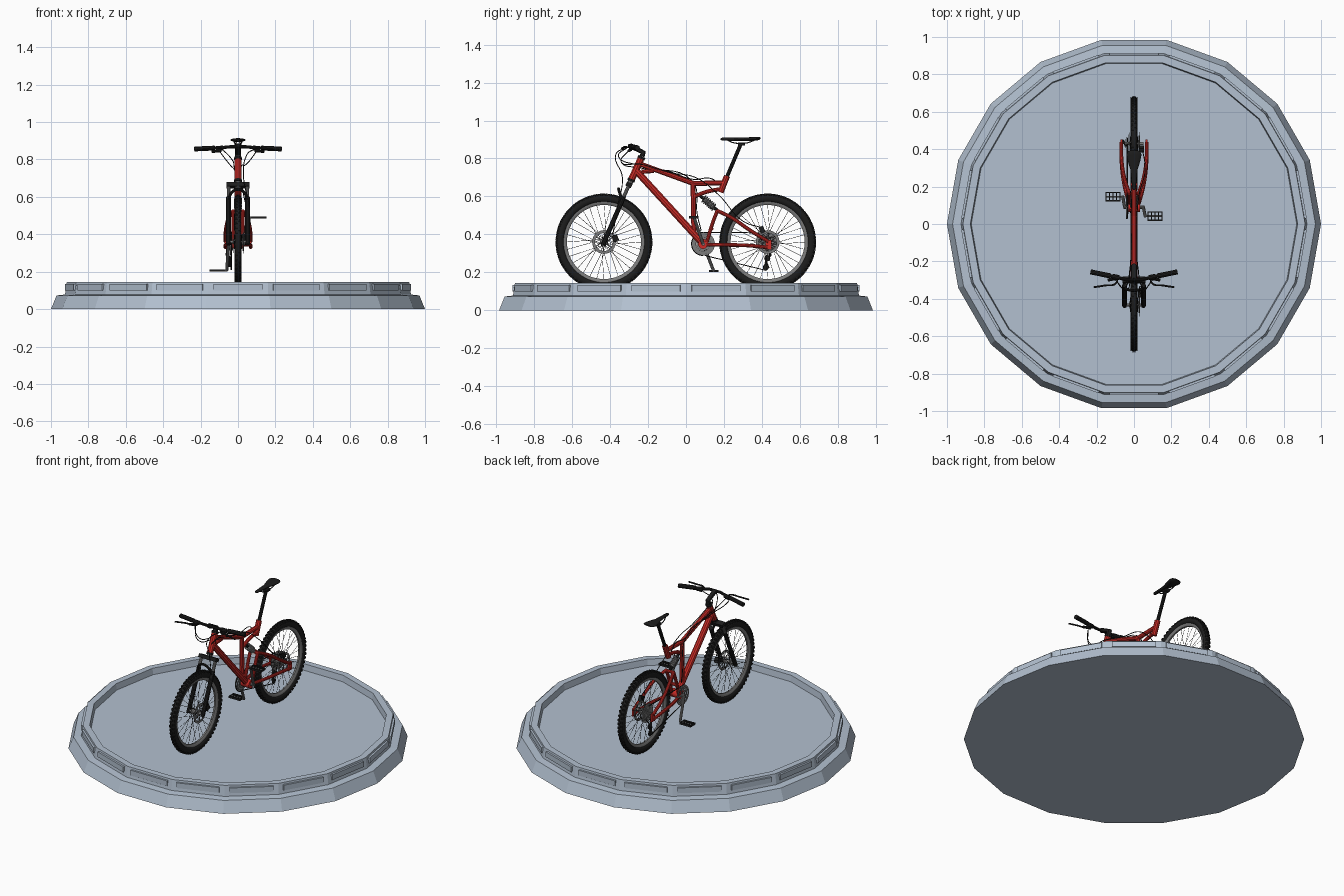
import bpy, bmesh
from math import sin, cos, pi, radians
from mathutils import Vector, Matrix

if "Cube" in bpy.data.objects:
    bpy.data.objects.remove(bpy.data.objects["Cube"])

def material(name, rgb):
    m = bpy.data.materials.new(name)
    m.diffuse_color = (*rgb, 1)
    m.use_nodes = True
    m.node_tree.nodes["Principled BSDF"].inputs["Base Color"].default_value = m.diffuse_color
    return m

RED = material("red paint", (0.6, 0.025, 0.02))
BLACK = material("black rubber", (0.012, 0.012, 0.012))
STEEL = material("dark steel", (0.2, 0.2, 0.2))
STONE = material("blue grey base", (0.45, 0.53, 0.63))
flat = []

def finish(name, bm, mat):
    bmesh.ops.remove_doubles(bm, verts=bm.verts, dist=1e-6)
    bmesh.ops.recalc_face_normals(bm, faces=bm.faces)
    me = bpy.data.meshes.new(name)
    bm.to_mesh(me)
    bm.free()
    ob = bpy.data.objects.new(name, me)
    bpy.context.collection.objects.link(ob)
    me.materials.append(mat)
    return ob

def lathe(name, prof, c, mat, n=64, axis='X', closed=True):
    """Revolve (radius, height) points about an axis through c."""
    bm = bmesh.new()
    rows = []
    for i in range(n):
        a = 2 * pi * i / n
        rows.append([bm.verts.new(Vector(c) + Vector((h, r * cos(a), r * sin(a)) if axis == 'X'
                     else (r * cos(a), r * sin(a), h))) for r, h in prof])
    m = len(prof)
    for i in range(n):
        p, q = rows[i], rows[(i + 1) % n]
        for j in range(m if closed else m - 1):
            k = (j + 1) % m
            bm.faces.new((p[j], p[k], q[k], q[j]))
    return finish(name, bm, mat)

def disc(name, r, x0, x1, c, mat, n=32, inner=0.0):
    return lathe(name, [(inner, x0), (r, x0), (r, x1), (inner, x1)], c, mat, n, closed=inner > 0)

def boxes(name, mats, mat):
    bm = bmesh.new()
    for m in mats:
        bmesh.ops.create_cube(bm, size=1, matrix=m)
    return finish(name, bm, mat)

def placed(c, s, rx=0):
    return Matrix.Translation(c) @ Matrix.Rotation(rx, 4, 'X') @ Matrix.Diagonal((*s, 1))

def tubes(name, paths, r, mat, res=3, smooth=False):
    cu = bpy.data.curves.new(name, 'CURVE')
    cu.dimensions = '3D'
    cu.bevel_depth, cu.bevel_resolution, cu.use_fill_caps = r, res, True
    cu.resolution_u = 8
    for pts in paths:
        sp = cu.splines.new('BEZIER' if smooth else 'POLY')
        if smooth:
            sp.bezier_points.add(len(pts) - 1)
            for b, p in zip(sp.bezier_points, pts):
                b.co = p
                b.handle_left_type = b.handle_right_type = 'AUTO'
        else:
            sp.points.add(len(pts) - 1)
            for b, p in zip(sp.points, pts):
                b.co = (*p, 1)
    ob = bpy.data.objects.new(name, cu)
    bpy.context.collection.objects.link(ob)
    cu.materials.append(mat)
    return ob

def both(pts):
    return [[(s * x, y, z) for x, y, z in pts] for s in (1, -1)]

# Display base: 18 sides, raised rim and one raised panel per side
flat.append(lathe("display_base", [(0, 0), (1, 0), (.97, .073), (.925, .078), (.915, .145), (.875, .145),
                                   (.87, .105), (0, .105)], (0, 0, 0), STONE, 18, 'Z', False))
flat.append(boxes("rim_panels", [Matrix.Rotation(radians(20 * i + 10), 4, 'Z') @ placed((.902, 0, .116), (.026, .26, .034))
                                 for i in range(18)], STONE))

# Wheels
for tag, wy in (("front", -.432), ("rear", .43)):
    c = Vector((0, wy, .36))
    lathe(tag + "_tire", [(.230 + .021 * cos(a), .018 * sin(a)) for a in (2 * pi * i / 12 for i in range(12))], c, BLACK)
    lathe(tag + "_rim", [(.213, -.012), (.213, .012), (.203, .011), (.195, .005), (.195, -.005), (.203, -.011)], c, STEEL)
    knobs = []
    for i in range(60):
        for x, r, w in ((-.0055, .251, .007), (.0055, .251, .007), (-.015, .244, .005), (.015, .244, .005)):
            knobs.append(Matrix.Translation(c) @ Matrix.Rotation(2 * pi * (i + (x > 0) * .5) / 60, 4, 'X')
                         @ placed((x, 0, r), (w, .013, .008)))
    flat.append(boxes(tag + "_tread", knobs, BLACK))
    spokes = []
    for i in range(32):
        a = 2 * pi * i / 32
        b = a + (.9 if i // 2 % 2 else -.9)
        x = .022 if i % 2 else -.022
        spokes.append([c + Vector((x, .018 * cos(b), .018 * sin(b))), c + Vector((0, .197 * cos(a), .197 * sin(a)))])
    tubes(tag + "_spokes", spokes, .0011, BLACK, 0)
    lathe(tag + "_hub", [(0, -.05), (.008, -.05), (.008, -.026), (.02, -.024), (.02, -.019), (.011, -.014),
                         (.011, .014), (.02, .019), (.02, .024), (.008, .026), (.008, .05), (0, .05)], c, STEEL, 24, closed=False)
    disc(tag + "_brake_disc", .062, .027, .029, c, STEEL, 48, .047)
    tubes(tag + "_disc_arms", [[c + Vector((.028, .012 * cos(a), .012 * sin(a))),
                                c + Vector((.028, .05 * cos(a + .5), .05 * sin(a + .5)))]
                               for a in (2 * pi * i / 6 for i in range(6))], .003, STEEL, 1)
boxes("front_caliper", [placed((.034, -.372, .38), (.026, .03, .034), .4)], BLACK)
boxes("rear_caliper", [placed((.04, .40, .425), (.026, .026, .036), .4)], BLACK)

# Frame
def sy(z):  # steering axis
    return -.435 + .45 * (z - .36)
tubes("head_tube", [[(0, sy(.69), .69), (0, sy(.8), .8)]], .019, RED)
tubes("headset", [[(0, sy(z), z), (0, sy(z + .012), z + .012)] for z in (.68, .798)], .021, BLACK)
tubes("down_tube", [[(0, -.262, .735), (0, .088, .352)]], .019, RED)
tubes("top_tube", [[(0, -.245, .772), (0, .04, .668)]], .014, RED)
tubes("centre_strut", [[(0, .037, .675), (0, .042, .40)]], .014, RED)
tubes("seat_tube_brace", [[(0, .035, .668), (0, .205, .672)]], .014, RED)
tubes("lower_brace", [[(0, .045, .60), (0, .11, .625), (0, .19, .64)]], .011, RED, smooth=True)
tubes("seat_tube", [[(0, .182, .622), (0, .216, .708)]], .017, RED)
tubes("frame_gusset", [[(0, -.235, .73), (0, -.17, .735)]], .012, RED)
disc("bottom_bracket", .026, -.032, .032, (0, .09, .35), RED)

# Rear swingarm
tubes("upper_stays", both([(.026, .165, .525), (.05, .24, .488), (.066, .34, .42), (.068, .435, .362)]), .010, RED, smooth=True)
tubes("chain_stays", both([(.026, .11, .345), (.05, .2, .345), (.066, .32, .342), (.068, .43, .332)]), .010, RED, smooth=True)
tubes("front_stays", both([(.026, .165, .525), (.026, .14, .46), (.026, .11, .36)]), .010, RED, smooth=True)
tubes("arm_bridges", [[(-.03, .165, .522), (.03, .165, .522)], [(-.03, .135, .43), (.03, .135, .43)]], .010, RED)
boxes("dropouts", [placed((s * .067, .435, .346), (.01, .032, .05)) for s in (1, -1)], RED)

# Shock absorber
p0, p1 = Vector((0, .065, .612)), Vector((0, .165, .527))
d = (p1 - p0).normalized()
e = Vector((1, 0, 0)).cross(d)
tubes("shock_body", [[p0, p1]], .009, BLACK)
tubes("shock_sleeve", [[p0.lerp(p1, .35), p0.lerp(p1, .8)]], .014, STEEL)
tubes("shock_spring", [[p0.lerp(p1, .25 + .6 * i / 84) + .018 * (Vector((1, 0, 0)) * cos(i * pi / 6) + e * sin(i * pi / 6))
                        for i in range(85)]], .0035, STEEL, 1)

# Fork
tubes("steerer", [[(0, sy(.65), .65), (0, sy(.69), .69)]], .015, STEEL)
tubes("fork_lowers", both([(.05, -.437, .345), (.05, sy(.60), .60)]), .013, BLACK)
tubes("fork_uppers", both([(.05, sy(.59), .59), (.05, sy(.665), .665)]), .010, STEEL)
boxes("fork_crown", [placed((0, sy(.66), .662), (.125, .032, .022), -.42)], BLACK)
tubes("fork_arch", [[(-.05, -.335, .575), (-.035, -.35, .622), (0, -.355, .64), (.035, -.35, .622), (.05, -.335, .575)]],
      .008, BLACK, smooth=True)

# Handlebar, stem, grips and levers
tubes("stem", [[(0, sy(.81), .81), (0, -.225, .832), (0, -.296, .868)]], .015, BLACK)
tubes("handlebar", [[(-.225, -.258, .856), (-.1, -.283, .862), (-.04, -.298, .868), (.04, -.298, .868),
                     (.1, -.283, .862), (.225, -.258, .856)]], .009, BLACK)
tubes("grips", both([(.125, -.278, .861), (.232, -.256, .856)]), .0135, BLACK)
tubes("brake_levers", both([(.085, -.285, .858), (.10, -.32, .86), (.15, -.328, .858), (.215, -.338, .853)]), .005, BLACK, smooth=True)
tubes("lever_clamps", both([(.08, -.287, .861), (.115, -.28, .858)]), .014, BLACK)
tubes("shifters", both([(.09, -.29, .847), (.14, -.30, .842)]), .008, BLACK)
tubes("cables", [
    [(.09, -.31, .858), (.045, -.37, .82), (.03, -.335, .70), (.06, -.36, .55), (.05, -.385, .40)],
    [(-.09, -.31, .858), (-.04, -.355, .81), (-.022, -.25, .765), (-.016, -.10, .735), (-.016, .04, .69),
     (-.014, .13, .695), (-.02, .18, .66)],
    [(-.1, -.30, .845), (-.05, -.34, .78), (-.022, -.24, .75), (-.016, .03, .684), (-.018, .06, .5), (-.022, .08, .42)],
    [(.1, -.30, .845), (.05, -.34, .78), (.022, -.24, .77), (.016, -.08, .725), (.016, .05, .70), (.03, .17, .61),
     (.06, .30, .47), (.045, .40, .435)]], .0025, BLACK, 1, True)

# Seat post and saddle
tubes("seat_post", [[(0, .21, .69), (0, .287, .872)]], .0105, BLACK)
boxes("seat_clamp", [placed((0, .292, .877), (.03, .035, .016))], BLACK)
tubes("seat_rails", both([(.006, .215, .898), (.014, .25, .883), (.016, .32, .882), (.022, .365, .898)]), .003, BLACK, smooth=True)
bm = bmesh.new()
rows = []
for y, w, z, t in ((.182, .005, .902, .004), (.19, .010, .902, .008), (.24, .014, .902, .009), (.29, .019, .901, .009),
                   (.335, .033, .902, .010), (.37, .040, .904, .010), (.386, .034, .906, .008), (.393, .022, .907, .004)):
    rows.append([bm.verts.new((w * cos(a), y, z + t * sin(a))) for a in (2 * pi * i / 16 for i in range(16))])
for p, q in zip(rows, rows[1:]):
    for i in range(16):
        bm.faces.new((p[i], p[i - 1], q[i - 1], q[i]))
bm.faces.new(rows[0])
bm.faces.new(rows[-1])
finish("saddle", bm, BLACK)

# Drivetrain on the -x side
bb = Vector((0, .09, .35))
for i, (r, x) in enumerate(((.062, -.040), (.05, -.034), (.036, -.028))):
    disc("chainring_%d" % i, r, x - .0015, x + .0015, bb, STEEL, 48, r - .013)
tubes("chainring_spider", [[bb + Vector((-.038, 0, 0)), bb + Vector((-.038, .052 * cos(a), .052 * sin(a)))]
                           for a in (2 * pi * i / 5 for i in range(5))], .005, STEEL, 1)
tubes("crank_axle", [[bb - Vector((.055, 0, 0)), bb + Vector((.055, 0, 0))]], .010, STEEL)
for tag, s, end in (("left", 1, (.042, .49)), ("right", -1, (.146, .207))):
    y, z = end
    tubes(tag + "_crank", [[(s * .05, .09, .35), (s * .06, y, z)]], .0085, STEEL)
    tubes(tag + "_pedal_axle", [[(s * .055, y, z), (s * .15, y, z)]], .005, STEEL)
    bars = [placed((s * .112, y + o, z), (.08, .006, .012)) for o in (-.022, .022)]
    bars += [placed((s * x, y, z), (.006, .046, .012)) for x in (.075, .094, .112, .130, .149)]
    flat.append(boxes(tag + "_pedal", bars, BLACK))
hub = Vector((0, .43, .36))
for i in range(7):
    r = .060 - .006 * i
    disc("cassette_%d" % i, r, -.022 - .004 * i, -.0235 - .004 * i, hub, STEEL, 36, .012)
tubes("derailleur", [[(-.055, .435, .335), (-.06, .445, .29), (-.045, .425, .275), (-.045, .42, .225)]], .007, BLACK)
for i, (y, z) in enumerate(((.428, .275), (.42, .226))):
    disc("jockey_wheel_%d" % i, .016, -.039, -.034, (0, y, z), BLACK, 16)
tubes("chain", [[(-.036, .095, .411), (-.036, .43, .408)],
                [(-.036, .10, .289), (-.036, .42, .211), (-.036, .437, .226), (-.036, .415, .28), (-.036, .46, .33)],
                [(-.036, .09 + .061 * cos(a), .35 + .061 * sin(a)) for a in (pi / 2 + pi * i / 12 for i in range(13))]],
      .003, BLACK, 1)

# Convert tubes to meshes and smooth the rounded parts
bpy.ops.object.select_all(action='DESELECT')
for ob in bpy.context.scene.objects:
    if ob.type == 'CURVE':
        ob.select_set(True)
        bpy.context.view_layer.objects.active = ob
bpy.ops.object.convert(target='MESH')
for ob in bpy.context.scene.objects:
    ob.select_set(ob not in flat)
bpy.ops.object.shade_smooth_by_angle(angle=radians(35))
